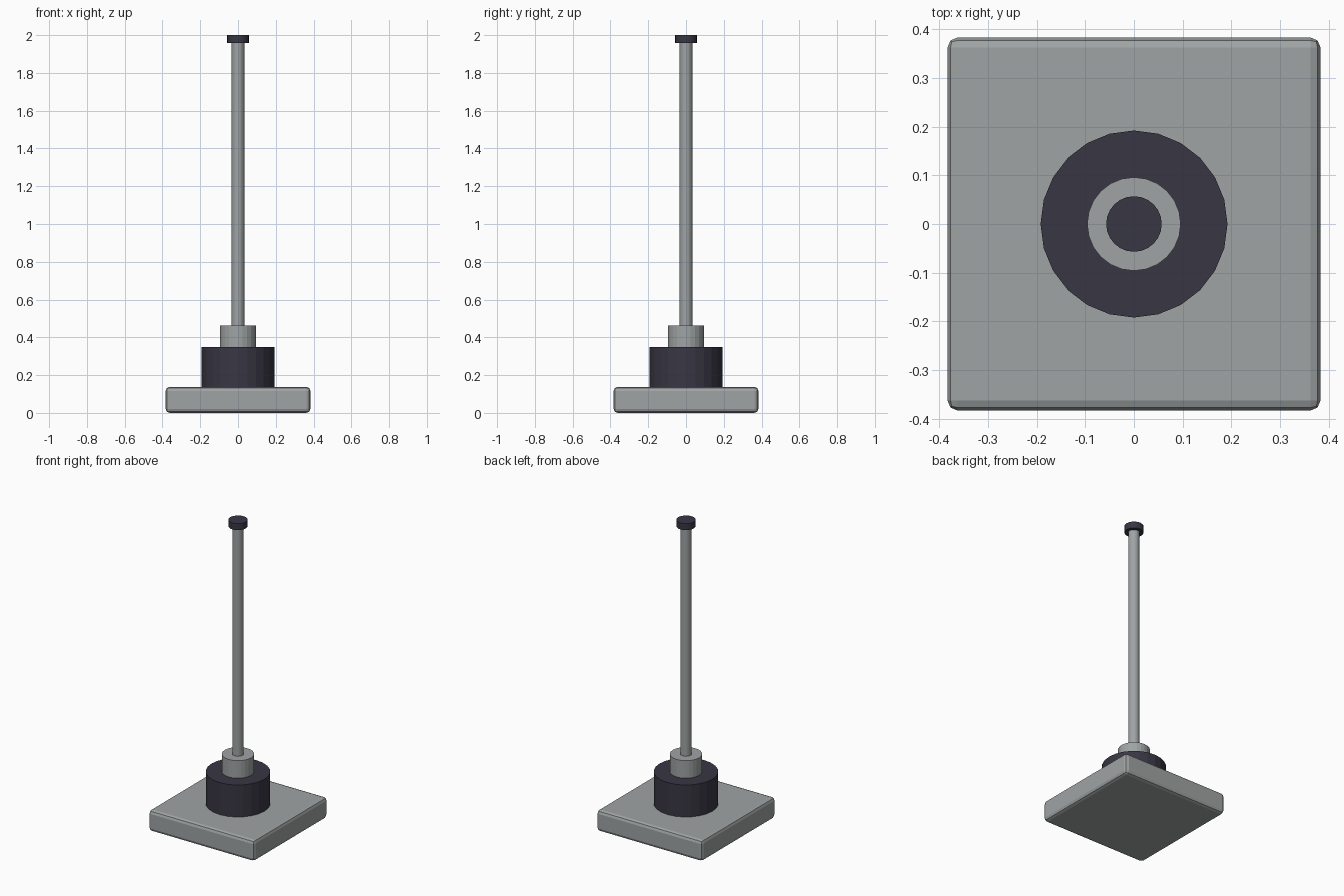
import bpy

cube = bpy.data.objects.get("Cube")
if cube:
    bpy.data.objects.remove(cube, do_unlink=True)


def material(name, rgb):
    mat = bpy.data.materials.new(name)
    mat.use_nodes = True
    mat.diffuse_color = (*rgb, 1)
    mat.node_tree.nodes["Principled BSDF"].inputs["Base Color"].default_value = (*rgb, 1)
    return mat


grey = material("metal grey", (0.35, 0.37, 0.37))
dark = material("dark plastic", (0.040, 0.037, 0.055))


def cylinder(name, radius, bottom, top, mat, sides=24):
    bpy.ops.mesh.primitive_cylinder_add(
        vertices=sides, radius=radius, depth=top - bottom,
        location=(0, 0, (bottom + top) / 2))
    obj = bpy.context.object
    obj.name = name
    obj.data.materials.append(mat)
    return obj


# Square base plate with rounded edges
HALF, BASE_TOP = 0.383, 0.138
bpy.ops.mesh.primitive_cube_add(size=1, location=(0, 0, BASE_TOP / 2))
base = bpy.context.object
base.name = "base_plate"
base.scale = (2 * HALF, 2 * HALF, BASE_TOP)
bpy.ops.object.transform_apply(location=False, rotation=False, scale=True)
base.data.materials.append(grey)
bevel = base.modifiers.new("rounded_edges", "BEVEL")
bevel.width = 0.021
bevel.segments = 2

# Stacked round parts along the centre axis
cylinder("motor_housing", 0.192, BASE_TOP, 0.348, dark)
cylinder("collar", 0.096, 0.348, 0.463, grey)
cylinder("rod", 0.034, 0.463, 1.957, grey)
cylinder("end_cap", 0.057, 1.957, 2.0, dark)
